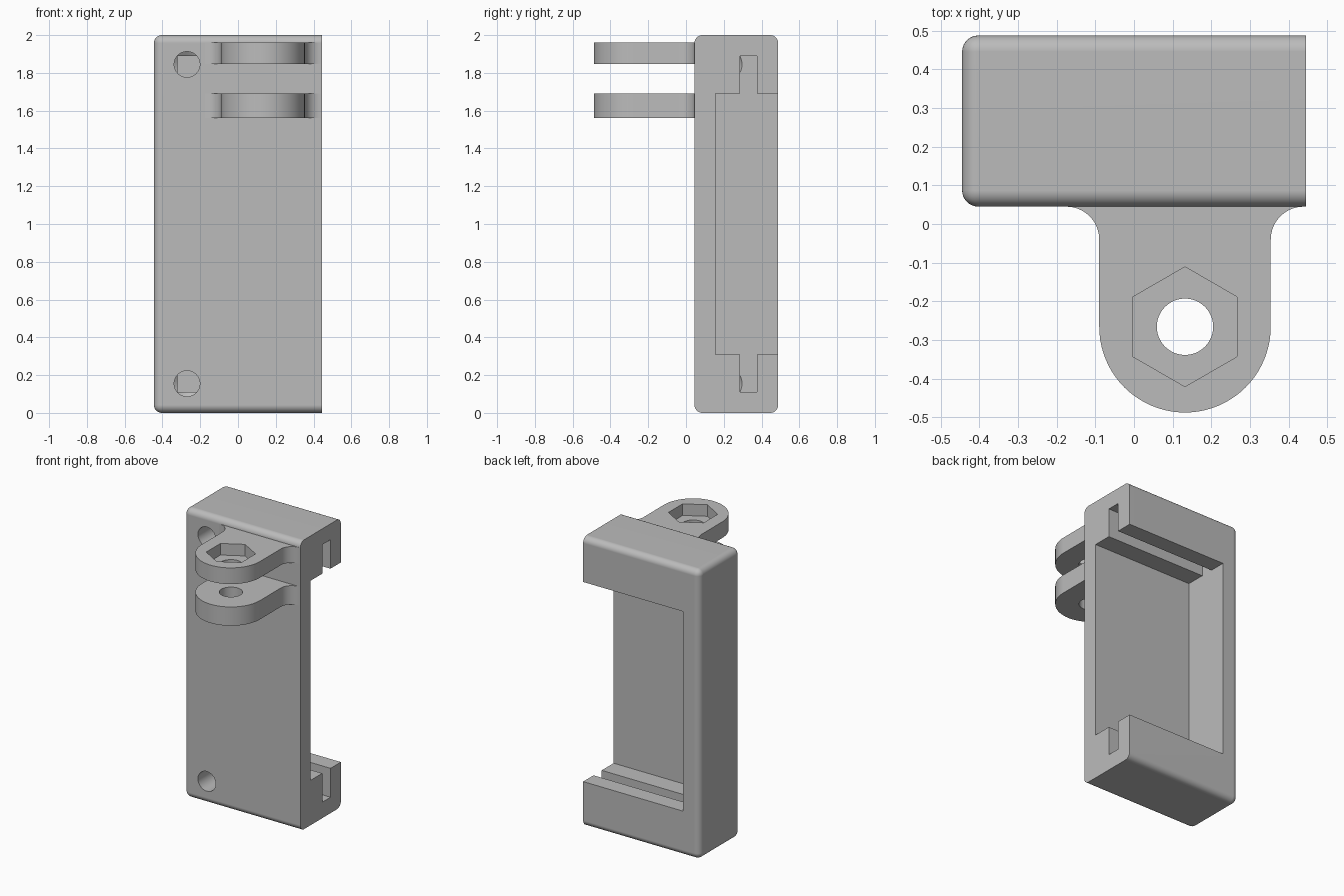
import bpy, bmesh
from math import sin, cos, pi, radians
from mathutils import Matrix, Vector

cube = bpy.data.objects.get("Cube")
if cube:
    bpy.data.objects.remove(cube, do_unlink=True)

grey = bpy.data.materials.new("plain grey")
grey.use_nodes = True
colour = (0.5, 0.5, 0.5, 1)
grey.diffuse_color = colour
grey.node_tree.nodes["Principled BSDF"].inputs["Base Color"].default_value = colour


def finish(name, bm):
    bmesh.ops.recalc_face_normals(bm, faces=bm.faces[:])
    mesh = bpy.data.meshes.new(name)
    bm.to_mesh(mesh)
    bm.free()
    mesh.materials.append(grey)
    obj = bpy.data.objects.new(name, mesh)
    bpy.context.collection.objects.link(obj)
    return obj


def box(name, lo, hi, bevel=0.0):
    """Box between two corners; bevel rounds all edges but those of the +x face."""
    lo, hi = Vector(lo), Vector(hi)
    bm = bmesh.new()
    bmesh.ops.create_cube(bm, size=1, matrix=Matrix.Translation((lo + hi) / 2)
                          @ Matrix.Diagonal((*(hi - lo), 1)))
    if bevel:
        edges = [e for e in bm.edges if min(v.co.x for v in e.verts) < hi.x - 0.01]
        bmesh.ops.bevel(bm, geom=edges, offset=bevel, segments=8,
                        profile=0.5, affect='EDGES')
    return finish(name, bm)


def prism(name, outline, z0, z1, tip=0.0, matrix=Matrix()):
    """Outline extruded from z0 to z1, with an optional pointed end."""
    bm = bmesh.new()
    base = bm.faces.new([bm.verts.new((x, y, z0)) for x, y in outline])
    new = bmesh.ops.extrude_face_region(bm, geom=[base])["geom"]
    bmesh.ops.translate(bm, vec=(0, 0, z1 - z0),
                        verts=[g for g in new if isinstance(g, bmesh.types.BMVert)])
    if tip:
        cap = [g for g in new if isinstance(g, bmesh.types.BMFace)]
        bmesh.ops.poke(bm, faces=cap)["verts"][0].co.z += tip
    bm.transform(matrix)
    return finish(name, bm)


def arc(cx, cy, r, a0, a1, n):
    angles = [radians(a0 + (a1 - a0) * i / n) for i in range(n + 1)]
    return [(cx + r * cos(a), cy + r * sin(a)) for a in angles]


def cut(obj, cutters):
    for c in cutters:
        mod = obj.modifiers.new("cut", 'BOOLEAN')
        mod.operation, mod.solver, mod.object = 'DIFFERENCE', 'EXACT', c
    bpy.context.view_layer.update()
    graph = bpy.context.evaluated_depsgraph_get()
    mesh = bpy.data.meshes.new_from_object(obj.evaluated_get(graph))
    obj.modifiers.clear()
    obj.data = mesh
    for c in cutters:
        bpy.data.objects.remove(c, do_unlink=True)


def smooth(obj):
    bpy.ops.object.select_all(action='DESELECT')
    obj.select_set(True)
    bpy.context.view_layer.objects.active = obj
    bpy.ops.object.shade_smooth_by_angle(angle=radians(30))
    mod = obj.modifiers.new("flat_normals", 'WEIGHTED_NORMAL')
    mod.keep_sharp = True


# Holder body: rounded block with a pocket open to the back and the +x end
HALF, FRONT, BACK, END = 0.445, 0.045, 0.488, -0.32
body = box("holder_body", (-HALF, FRONT, 0), (HALF, BACK, 2), bevel=0.042)
cutters = [box("pocket_cutter", (END, 0.155, 0.31), (0.6, 0.6, 1.69)),
           box("slot_cutter", (END, 0.285, 0.11), (0.6, 0.375, 1.89))]

# Drilled screw holes with pointed ends, from the front into the slot
for z in (0.155, 1.845):
    place = Matrix.Translation((-0.27, 0, z)) @ Matrix.Rotation(-pi / 2, 4, 'X')
    cutters.append(prism("drill_cutter", arc(0, 0, 0.068, 0, 352.5, 47),
                         -0.05, 0.285, 0.045, place))
cut(body, cutters)
smooth(body)

# Two hinge lugs with filleted roots and a shared bolt hole
CX, CY, R, FILLET = 0.132, -0.266, 0.222, 0.085
side = R + FILLET
outline = ([(CX + side, FRONT + 0.02)]
           + arc(CX + side, FRONT - FILLET, FILLET, 90, 180, 10)
           + arc(CX, CY, R, 0, -180, 40)
           + arc(CX - side, FRONT - FILLET, FILLET, 0, 90, 10)
           + [(CX - side, FRONT + 0.02)])
for name, z0, z1 in (("lower_lug", 1.56, 1.69), ("upper_lug", 1.848, 1.96)):
    lug = prism(name, outline, z0, z1)
    tools = [prism("bolt_cutter", arc(CX, CY, 0.073, 0, 352.5, 47), z0 - 0.1, z1 + 0.1)]
    if name == "upper_lug":
        # Hexagonal nut recess
        tools.append(prism("nut_cutter", arc(CX, CY, 0.155, 90, 390, 5),
                           z1 - 0.08, z1 + 0.1))
    cut(lug, tools)
    smooth(lug)
